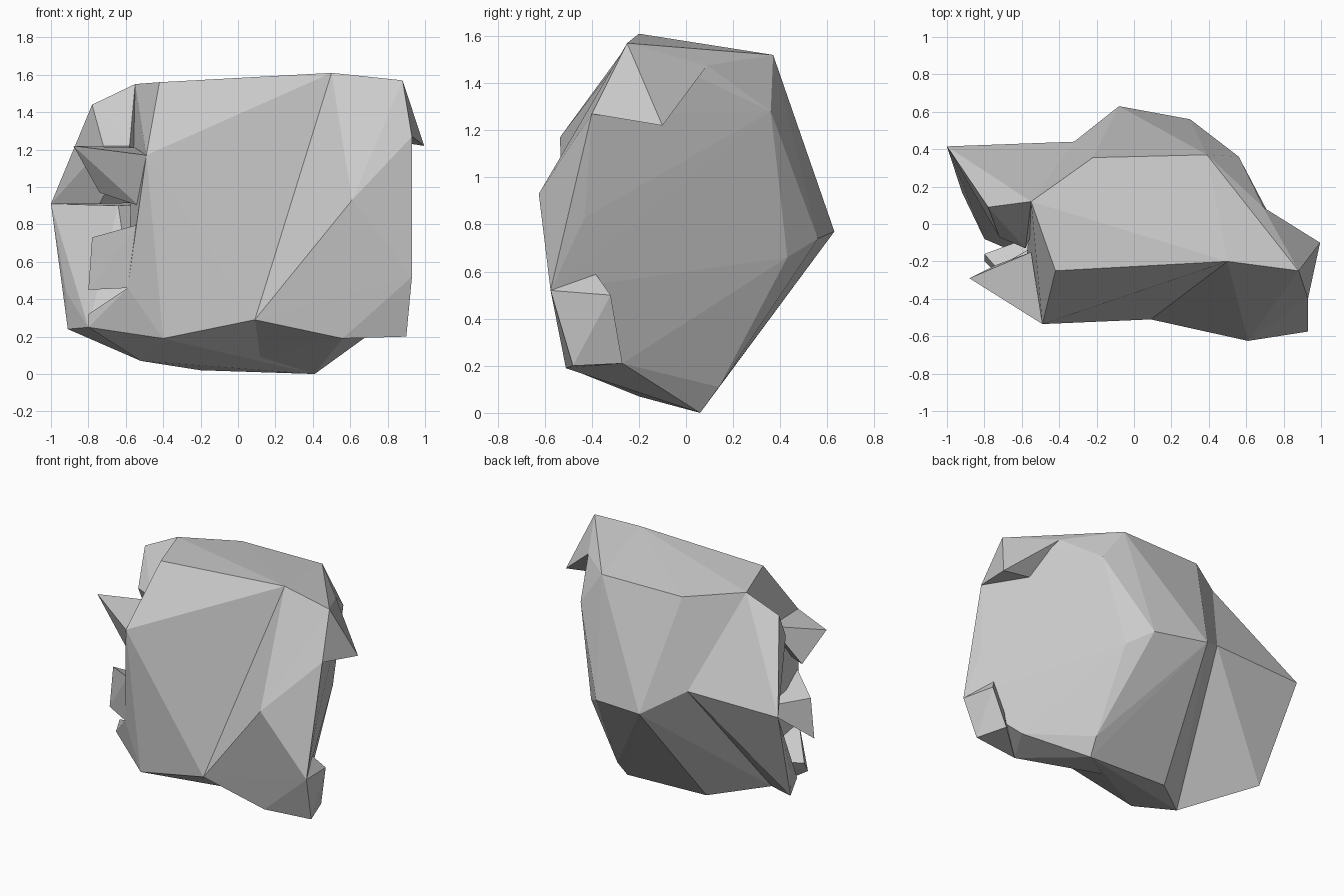
import bpy, bmesh

if "Cube" in bpy.data.objects:
    bpy.data.objects.remove(bpy.data.objects["Cube"])


def facet_block(name, points):
    """Flat-faced stone chunk: convex hull around a few corner points."""
    bm = bmesh.new()
    for p in points:
        bm.verts.new(p)
    bmesh.ops.convex_hull(bm, input=bm.verts)
    loose = [v for v in bm.verts if not v.link_faces]
    bmesh.ops.delete(bm, geom=loose, context='VERTS')
    bmesh.ops.recalc_face_normals(bm, faces=bm.faces)
    me = bpy.data.meshes.new(name)
    bm.to_mesh(me)
    bm.free()
    ob = bpy.data.objects.new(name, me)
    bpy.context.collection.objects.link(ob)
    return ob


# corners shared by neighbouring chunks
crease = [(.50, -.20, 1.61), (.09, -.51, .29)]
back = [(.39, .37, 1.52), (-.22, .355, 1.52), (.56, .36, 1.28), (.43, .43, .66),
        (-.08, .63, .77), (.30, .56, .74), (.41, .06, 0), (.43, .14, .11), (-.20, .06, .02)]
right_edge = [(.61, -.625, .93), (.93, -.575, .52), (.56, -.51, .19)]
overhang_top = [(.88, -.25, 1.57), (.69, .09, 1.475), (.93, -.40, 1.27)]
wedge_seam = [(-1, .415, .91), (-.32, .44, .92)]
shoulder = (-.49, -.535, 1.17)
hip = (-.59, -.40, .46)
heel = (-.52, -.20, .07)
toe = (-.40, -.50, .19)
top_left = (-.55, .12, 1.55)

# left half of the boulder
boulder = facet_block("boulder", crease + back + [
    (-.42, -.25, 1.56), top_left, wedge_seam[1], shoulder, hip, heel, toe])

chunks = [
    # right half, with the sheared flat face
    facet_block("boulder_right", crease + back + right_edge + overhang_top + [
        (.90, -.43, .83), (.38, .18, .32), (.53, 0, .18), (.70, -.27, .21)]),
    # corner chip, lower right
    facet_block("lower_chip", right_edge + [
        (.90, -.48, .20), (.90, -.32, .50), (.83, -.27, .21)]),
    # overhanging chip, upper right
    facet_block("overhang_chip", overhang_top + [(.995, -.10, 1.22), (.72, -.10, 1.26)]),
    # large wedge at the back left
    facet_block("back_wedge_upper", wedge_seam + [
        top_left, (-.78, .09, 1.44), (-.72, -.07, 1.22), (-.58, -.13, 1.22),
        (-.74, .10, .91)]),
    facet_block("back_wedge_lower", wedge_seam + [
        heel, (-.92, .17, .44), (-.91, .15, .24), (-.64, .15, .90), (-.80, -.08, .25)]),
    # pointed spike at the front left
    facet_block("left_spike", [
        shoulder, (-.88, -.29, 1.22), (-.74, -.22, .97), (-.55, -.15, 1.21),
        (-.53, -.40, .90)]),
    # lower lump and foot at the front left
    facet_block("left_lump", [
        hip, (-.53, -.46, .80), (-.78, -.26, .73), (-.80, -.27, .45), (-.50, -.10, .65)]),
    facet_block("left_foot", [
        hip, heel, toe, (-.80, -.20, .25), (-.80, -.16, .32), (-.50, -.05, .30)]),
]

# weld the chunks into one solid
bpy.context.view_layer.objects.active = boulder
for c in chunks:
    mod = boulder.modifiers.new("weld_" + c.name, 'BOOLEAN')
    mod.operation = 'UNION'
    mod.solver = 'EXACT'
    mod.object = c
    bpy.ops.object.modifier_apply(modifier=mod.name)
    bpy.data.objects.remove(c, do_unlink=True)
